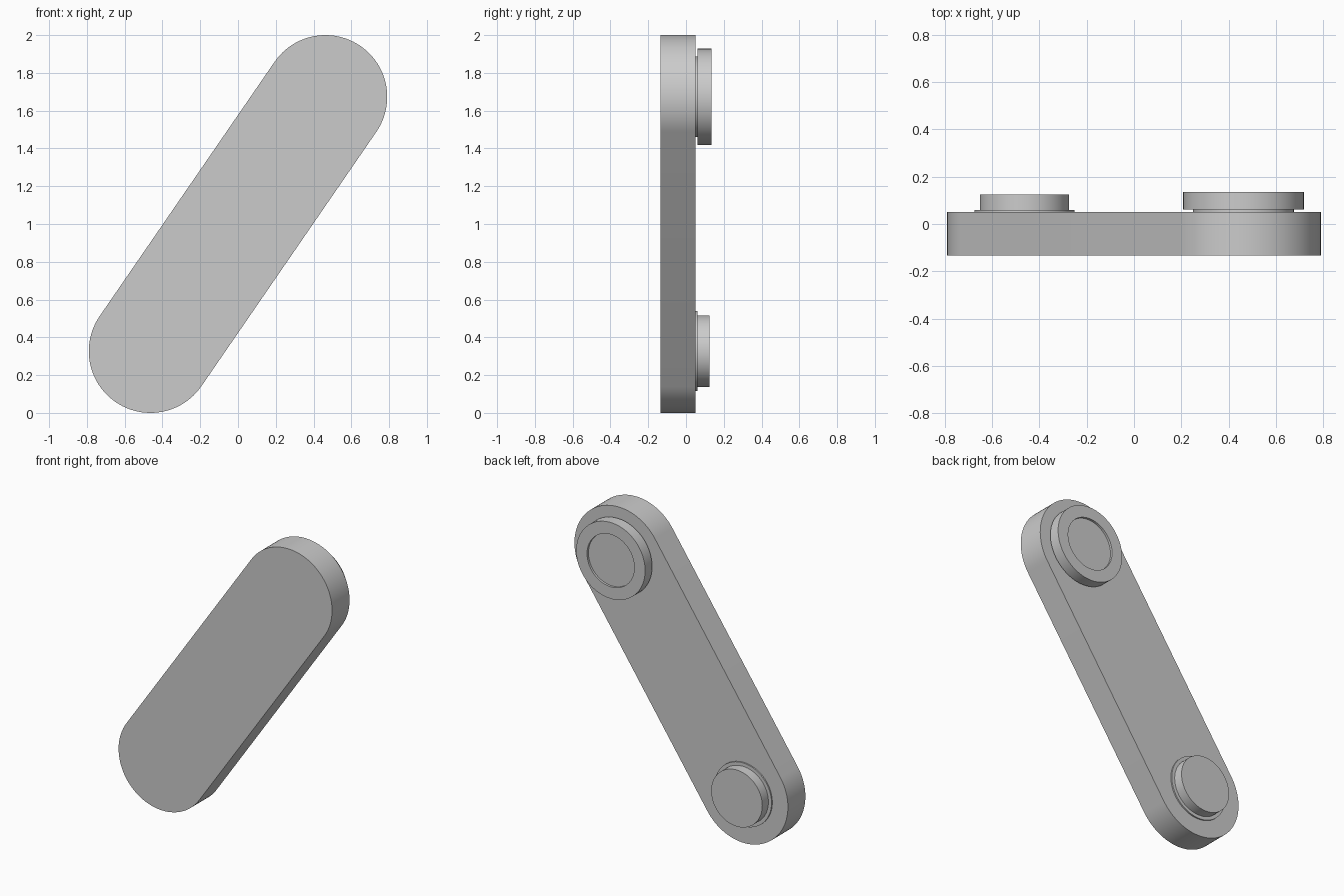
import bpy
import bmesh
from math import atan2, cos, sin, pi, radians
from mathutils import Matrix, Vector

if "Cube" in bpy.data.objects:
    bpy.data.objects.remove(bpy.data.objects["Cube"], do_unlink=True)

grey = bpy.data.materials.new("plain grey")
grey.use_nodes = True
colour = (0.6, 0.6, 0.6, 1)
grey.diffuse_color = colour
grey.node_tree.nodes["Principled BSDF"].inputs["Base Color"].default_value = colour

UPPER = Vector((0.463, 0, 1.673))
LOWER = Vector((-0.463, 0, 0.327))
BACK = 0.051


def finish(bm, name):
    bmesh.ops.recalc_face_normals(bm, faces=bm.faces)
    mesh = bpy.data.meshes.new(name)
    bm.to_mesh(mesh)
    bm.free()
    mesh.materials.append(grey)
    obj = bpy.data.objects.new(name, mesh)
    bpy.context.collection.objects.link(obj)
    bpy.ops.object.select_all(action='DESELECT')
    obj.select_set(True)
    bpy.context.view_layer.objects.active = obj
    bpy.ops.object.shade_smooth_by_angle(angle=radians(30))
    return obj


def stadium(name, radius, y0, y1, steps=48):
    """Slab with round ends centred on the two pivots."""
    bm = bmesh.new()
    axis = UPPER - LOWER
    tilt = atan2(axis.z, axis.x)
    ring = []
    for centre, start in ((UPPER, tilt - pi / 2), (LOWER, tilt + pi / 2)):
        for i in range(steps + 1):
            a = start + pi * i / steps
            ring.append(bm.verts.new((centre.x + radius * cos(a), y0,
                                      centre.z + radius * sin(a))))
    face = bm.faces.new(ring)
    moved = bmesh.ops.extrude_face_region(bm, geom=[face], use_keep_orig=True)
    verts = [v for v in moved["geom"] if isinstance(v, bmesh.types.BMVert)]
    bmesh.ops.translate(bm, verts=verts, vec=(0, y1 - y0, 0))
    return finish(bm, name)


def lathe(name, centre, profile, segments=96):
    """Turned part about the y axis; profile is (radius, y) pairs, capped at both ends."""
    bm = bmesh.new()
    rings = []
    for r, y in profile:
        rings.append([bm.verts.new((centre.x + r * cos(2 * pi * i / segments), y,
                                    centre.z + r * sin(2 * pi * i / segments)))
                      for i in range(segments)])
    for a, b in zip(rings, rings[1:]):
        for i in range(segments):
            j = (i + 1) % segments
            bm.faces.new((a[i], a[j], b[j], b[i]))
    bm.faces.new(rings[0])
    bm.faces.new(rings[-1])
    return finish(bm, name)


# Flat arm with rounded ends
stadium("arm", 0.327, -0.134, BACK)

# Upper pivot: narrow neck, wide disc with a shallow round recess
lathe("upper_pivot", UPPER, [(0.213, BACK - 0.01), (0.213, 0.061), (0.255, 0.061),
                             (0.255, 0.135), (0.175, 0.135), (0.175, 0.12)])

# Lower pivot: thin flange under a smaller plain disc
lathe("lower_pivot", LOWER, [(0.212, BACK - 0.01), (0.212, 0.06),
                             (0.189, 0.06), (0.189, 0.125)])
